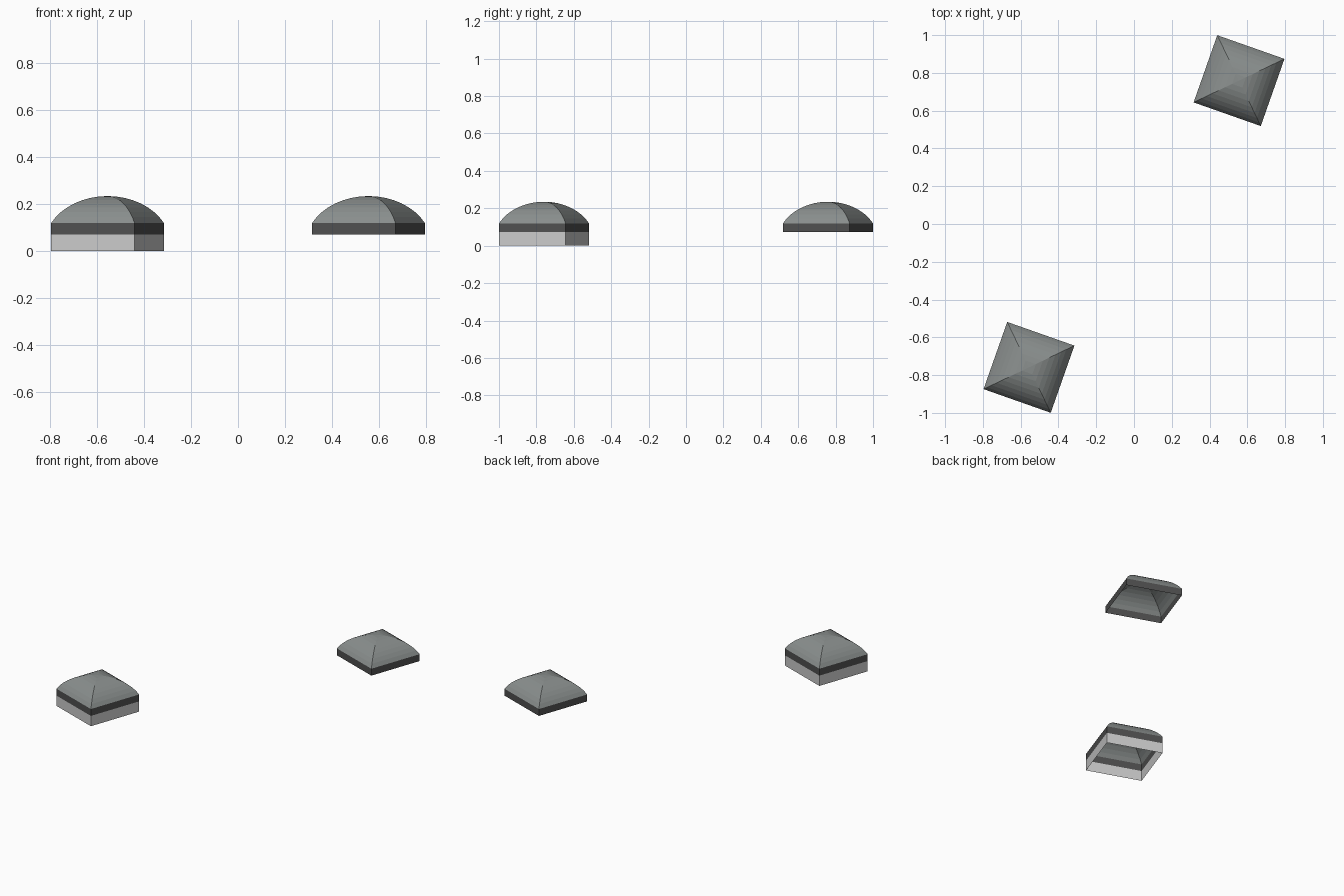
import bpy, bmesh, math

if "Cube" in bpy.data.objects:
    bpy.data.objects.remove(bpy.data.objects["Cube"])

HALF = 0.1885                  # half side of the square plan
TURN = math.radians(-19.4)
BAND, EAVE, TOP = 0.072, 0.12, 0.235


def material(name, value):
    m = bpy.data.materials.new(name)
    m.diffuse_color = (*value, 1)
    m.use_nodes = True
    m.node_tree.nodes["Principled BSDF"].inputs["Base Color"].default_value = m.diffuse_color
    return m


light = material("light_grey", (0.6, 0.6, 0.6))
dark = material("dark_grey", (0.08, 0.08, 0.08))
slate = material("slate_grey", (0.25, 0.27, 0.265))


def square_shell(name, profile, centre, mat):
    """Open square shell lofted through (half side, height) pairs."""
    bm = bmesh.new()
    rings = []
    for h, z in profile:
        if h < 1e-5:
            rings.append([bm.verts.new((0, 0, z))] * 4)
        else:
            rings.append([bm.verts.new((sx * h, sy * h, z))
                          for sx, sy in ((-1, -1), (1, -1), (1, 1), (-1, 1))])
    for a, b in zip(rings, rings[1:]):
        for i in range(4):
            j = (i + 1) % 4
            bm.faces.new(dict.fromkeys((a[i], a[j], b[j], b[i])))
    mesh = bpy.data.meshes.new(name)
    bm.to_mesh(mesh)
    bm.free()
    mesh.materials.append(mat)
    ob = bpy.data.objects.new(name, mesh)
    ob.location = (*centre, 0)
    ob.rotation_euler.z = TURN
    bpy.context.collection.objects.link(ob)
    return ob


# Circular-arc dome profile
rise = TOP - EAVE
radius = (HALF ** 2 + rise ** 2) / (2 * rise)
sweep = math.asin(HALF / radius)
STEPS = 8
dome = [(radius * math.sin(sweep * (1 - i / STEPS)),
         TOP - radius + radius * math.cos(sweep * (1 - i / STEPS)))
        for i in range(STEPS + 1)]

# Two matching square domes with dark bands
for side, sign in (("front", -1), ("back", 1)):
    centre = (sign * 0.556, sign * 0.759)
    square_shell(side + "_dome_roof", dome, centre, slate)
    square_shell(side + "_dark_band", [(HALF, BAND), (HALF, EAVE)], centre, dark)

# Only the front dome has the pale base wall
square_shell("front_base_wall", [(HALF, 0), (HALF, BAND)], (-0.556, -0.759), light)
